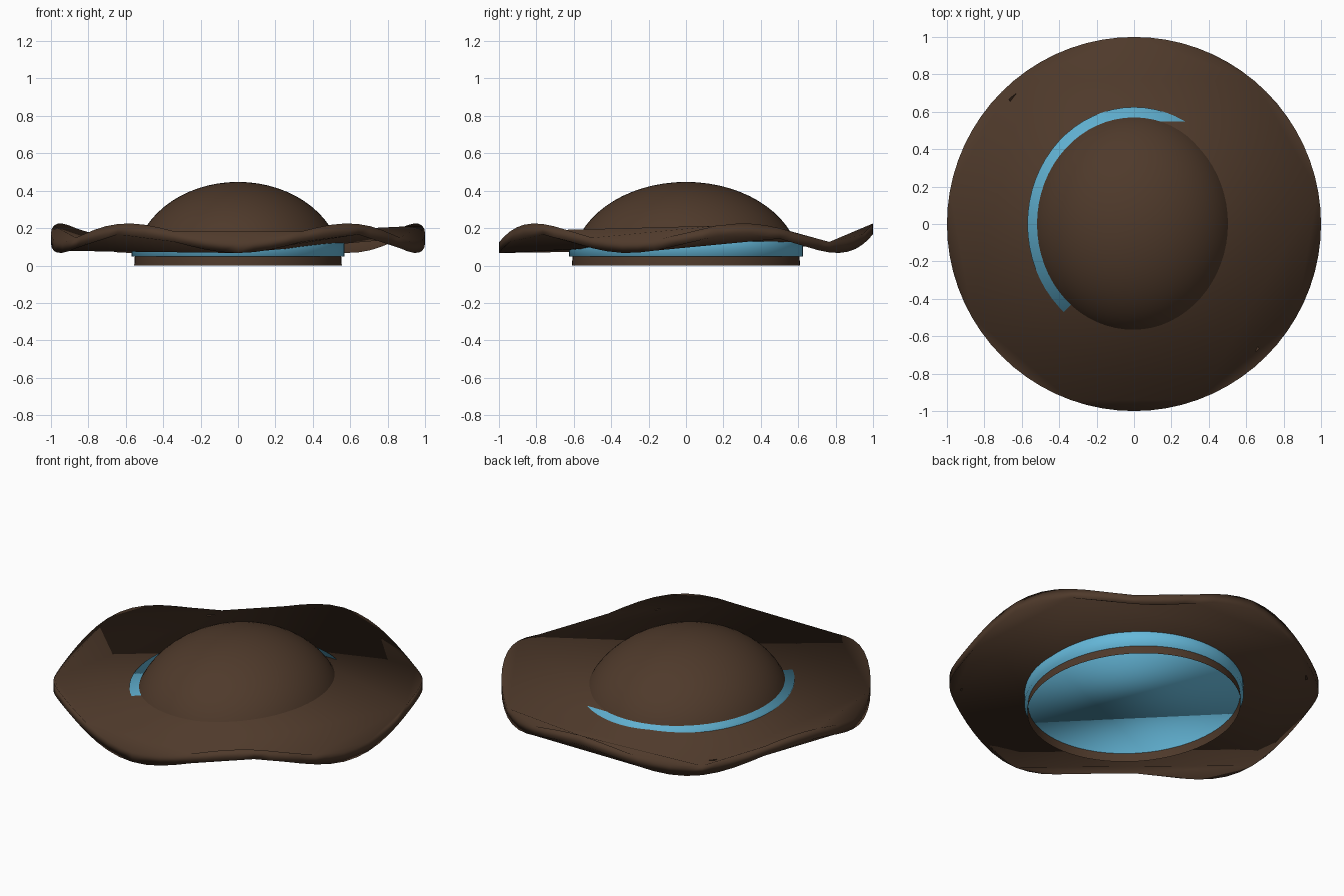
import bpy, math

if "Cube" in bpy.data.objects:
    bpy.data.objects.remove(bpy.data.objects["Cube"])


def material(name, rgb):
    m = bpy.data.materials.new(name)
    m.diffuse_color = (*rgb, 1)
    m.use_nodes = True
    m.node_tree.nodes["Principled BSDF"].inputs["Base Color"].default_value = m.diffuse_color
    return m


brown = material("brown felt", (0.078, 0.042, 0.024))
blue = material("sky blue ribbon", (0.13, 0.48, 0.70))


def add_mesh(name, verts, faces, mat):
    me = bpy.data.meshes.new(name)
    me.from_pydata(verts, [], faces)
    me.materials.append(mat)
    me.shade_smooth()
    ob = bpy.data.objects.new(name, me)
    bpy.context.collection.objects.link(ob)
    return ob


def arc(a, b, tris):
    """Fill the rim arc a..b (steps of 5 degrees) by halving it."""
    if b - a > 1:
        m = (a + b) // 2
        tris.append((a, m, b))
        arc(a, m, tris)
        arc(m, b, tris)


def cap(corners):
    """Sheet stretched over five rim points, given in degrees."""
    p = [c // 5 for c in corners]
    tris = [(p[0], p[1], p[2]), (p[0], p[2], p[3]), (p[0], p[3], p[4])]
    for a, b in zip(p, p[1:] + [p[0] + 72]):
        arc(a, b, tris)
    return tris


# Brim: thin disc with five waves round its edge, top and bottom sheets stretched across
N = 72
verts = []
for z in (0.118, 0.174):
    for i in range(N):
        t = 2 * math.pi * i / N
        verts.append((math.cos(t), math.sin(t), z + 0.051 * math.sin(5 * t)))
faces = [(i, (i + 1) % N, N + (i + 1) % N, N + i) for i in range(N)]
faces += [tuple(N + k % N for k in f) for f in cap([130, 210, 290, 370, 410])]
faces += [tuple(k % N for k in reversed(f)) for f in cap([30, 110, 190, 270, 310])]
add_mesh("brim", verts, faces, brown)

# Crown: open half ellipsoid
rings, sides = 16, 64
verts, faces = [], []
for i in range(rings):
    a = i / rings * math.pi / 2
    for j in range(sides):
        t = 2 * math.pi * j / sides
        verts.append((0.555 * math.cos(a) * math.cos(t),
                      0.61 * math.cos(a) * math.sin(t), 0.447 * math.sin(a)))
verts.append((0, 0, 0.447))
for i in range(rings):
    for j in range(sides):
        k = (j + 1) % sides
        if i < rings - 1:
            faces.append((i * sides + j, i * sides + k, (i + 1) * sides + k, (i + 1) * sides + j))
        else:
            faces.append((i * sides + j, i * sides + k, len(verts) - 1))
add_mesh("crown", verts, faces, brown)

# Ribbon band round the crown
bpy.ops.mesh.primitive_cylinder_add(vertices=64, radius=1, depth=0.109, location=(0, 0, 0.1035))
band = bpy.context.object
band.name = "hat_band"
band.scale = (0.57, 0.625, 1)
band.data.materials.append(blue)
bpy.ops.object.shade_smooth()
